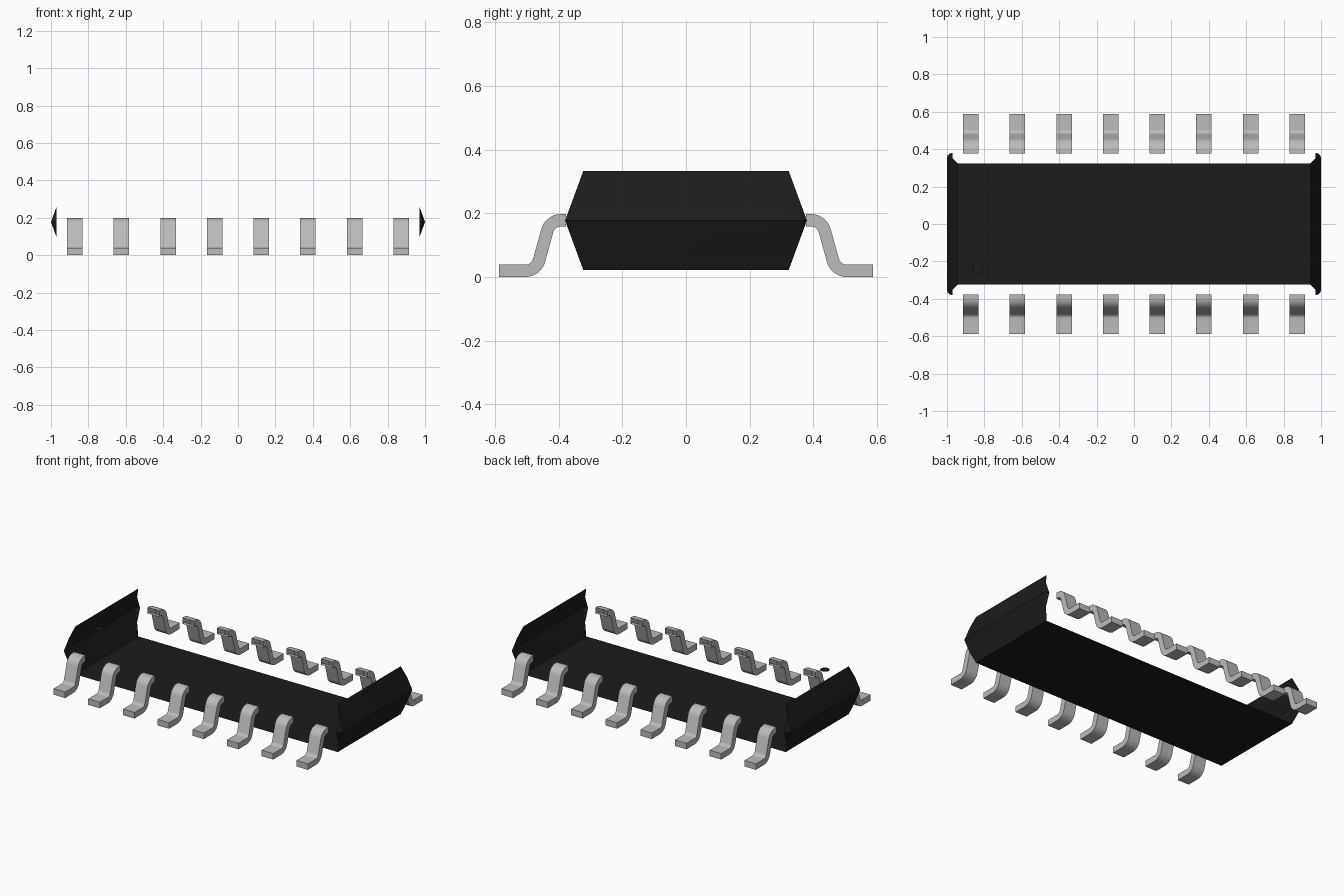
import bpy, bmesh, math
from mathutils import Vector

if "Cube" in bpy.data.objects:
    bpy.data.objects.remove(bpy.data.objects["Cube"], do_unlink=True)


def material(name, rgb):
    m = bpy.data.materials.new(name)
    m.use_nodes = True
    m.diffuse_color = (*rgb, 1)
    bsdf = m.node_tree.nodes["Principled BSDF"]
    bsdf.inputs["Base Color"].default_value = (*rgb, 1)
    return m


BLACK = material("black plastic", (0.0115, 0.0115, 0.0115))
METAL = material("grey metal", (0.5, 0.5, 0.5))


def finish(bm, name, mat):
    """Turn a bmesh into a named, coloured, smoothed object."""
    me = bpy.data.meshes.new(name)
    bm.to_mesh(me)
    bm.free()
    me.materials.append(mat)
    ob = bpy.data.objects.new(name, me)
    bpy.context.collection.objects.link(ob)
    bpy.ops.object.select_all(action='DESELECT')
    ob.select_set(True)
    bpy.context.view_layer.objects.active = ob
    bpy.ops.object.shade_smooth_by_angle(angle=math.radians(30))


def face(bm, pts):
    bm.faces.new([bm.verts.new(p) for p in pts])


# Body shell: floor plate and two folded end walls, open on top and long sides
MID, HALF = 0.1775, 0.1555          # height of the fold, half height
EX, EY = 0.943, 0.323               # floor plate half size
WX, WY, R = 1.0, 0.38, 0.03         # widest half size, corner rounding
T = (WX - R - EX) / (WX - EX)       # where the rounding pinches out
SEG = 6

bm = bmesh.new()
face(bm, [(sx * EX, sy * EY, MID - HALF)
          for sx, sy in ((-1, -1), (1, -1), (1, 1), (-1, 1))])
for sx in (-1, 1):
    for sz in (-1, 1):
        edge = MID + sz * HALF
        pinch = MID + sz * HALF * (1 - T)
        half = [(EX, EY, edge), (WX - R, WY - R, pinch), (WX, WY - R, MID)]
        loop = half + [(x, -y, z) for x, y, z in reversed(half)]
        face(bm, [(sx * x, y, z) for x, y, z in loop])
        # rounded corners
        for sy in (-1, 1):
            arc = [(sx * (WX - R + R * math.cos(a)),
                    sy * (WY - R + R * math.sin(a)), MID)
                   for a in (i * math.pi / 2 / SEG for i in range(SEG + 1))]
            for p, q in zip(arc, arc[1:]):
                face(bm, [(sx * (WX - R), sy * (WY - R), pinch), p, q])
bmesh.ops.remove_doubles(bm, verts=bm.verts, dist=1e-5)
bmesh.ops.recalc_face_normals(bm, faces=bm.faces)
finish(bm, "body_shell", BLACK)

# Round marker near one corner, facing up
bm = bmesh.new()
face(bm, [(-0.835 + 0.029 * math.cos(a), -0.233 + 0.029 * math.sin(a), 0.316)
          for a in (i * math.tau / 16 for i in range(16))])
finish(bm, "corner_marker", BLACK)


# Lead centre line in (y, z), with rounded bends
def rounded_path(pts, radius, steps):
    pts = [Vector(p) for p in pts]
    out = [pts[0]]
    for a, b, c in zip(pts, pts[1:], pts[2:]):
        u, v = (a - b).normalized(), (c - b).normalized()
        half = u.angle(v) / 2
        centre = b + (u + v).normalized() * radius / math.sin(half)
        start = b + u * radius / math.tan(half) - centre
        end = b + v * radius / math.tan(half) - centre
        out += [centre + start.lerp(end, i / steps).normalized() * radius
                for i in range(steps + 1)]
    return out + [pts[-1]]


PATH = rounded_path([(0.377, 0.178), (0.427, 0.178),
                     (0.471, 0.0195), (0.588, 0.0195)], 0.044, 7)
THICK, WIDTH = 0.039, 0.083


def lead(name, x, side):
    """Bent strip, open where it meets the body."""
    bm = bmesh.new()
    rings = []
    for i, p in enumerate(PATH):
        if i in (0, len(PATH) - 1):
            d = Vector((1, 0))
        else:
            # bisect the two neighbouring segments
            d = ((PATH[i + 1] - p).normalized()
                 + (p - PATH[i - 1]).normalized()).normalized()
        n = Vector((-d.y, d.x)) * THICK / 2
        rings.append([bm.verts.new((x + sx * WIDTH / 2, side * (p + sn * n).x,
                                    (p + sn * n).y))
                      for sx, sn in ((-1, -1), (1, -1), (1, 1), (-1, 1))])
    for r, s in zip(rings, rings[1:]):
        for k in range(4):
            bm.faces.new((r[k], r[(k + 1) % 4], s[(k + 1) % 4], s[k]))
    bm.faces.new(rings[-1])
    bmesh.ops.recalc_face_normals(bm, faces=bm.faces)
    finish(bm, name, METAL)


for i in range(8):
    px = (i - 3.5) * 0.2492
    lead(f"front_lead_{i + 1}", px, -1)
    lead(f"back_lead_{i + 1}", px, 1)
